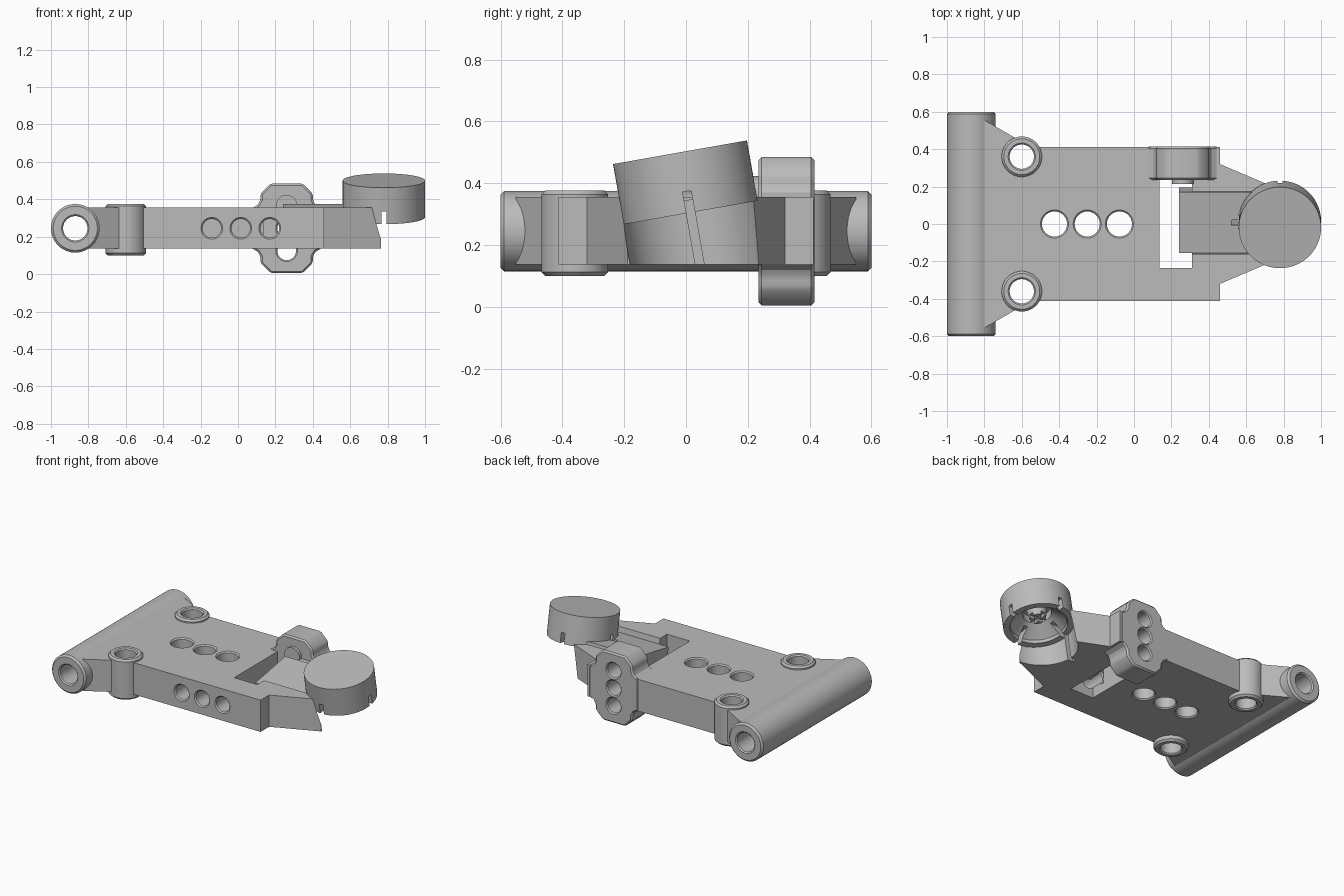
import bpy, bmesh
from math import radians, pi, cos, sin
from mathutils import Matrix, Vector

cube = bpy.data.objects.get("Cube")
if cube:
    bpy.data.objects.remove(cube)

grey = bpy.data.materials.new("plain grey")
grey.use_nodes = True
grey.diffuse_color = (0.5, 0.5, 0.5, 1)
grey.node_tree.nodes["Principled BSDF"].inputs["Base Color"].default_value = (0.5, 0.5, 0.5, 1)

MID = 0.245
UP = Matrix.Identity(4)
ALONG_Y = Matrix.Rotation(pi / 2, 4, 'X')
TILT = Matrix.Rotation(radians(10), 4, 'X')


def add(name, bm):
    bmesh.ops.recalc_face_normals(bm, faces=bm.faces)
    me = bpy.data.meshes.new(name)
    bm.to_mesh(me)
    bm.free()
    me.materials.append(grey)
    ob = bpy.data.objects.new(name, me)
    bpy.context.collection.objects.link(ob)
    return ob


def prism(name, outline, low, high, turn=UP):
    """Outline extruded from low to high along local z."""
    bm = bmesh.new()
    face = bm.faces.new([bm.verts.new((x, y, low)) for x, y in outline])
    new = bmesh.ops.extrude_face_region(bm, geom=[face])["geom"]
    tops = [v for v in new if isinstance(v, bmesh.types.BMVert)]
    bmesh.ops.translate(bm, verts=tops, vec=(0, 0, high - low))
    bm.transform(turn)
    return add(name, bm)


def box(name, lo, hi, turn=UP):
    return prism(name, [(lo[0], lo[1]), (hi[0], lo[1]), (hi[0], hi[1]), (lo[0], hi[1])],
                 lo[2], hi[2], turn)


def lathe(name, profile, place, n=64):
    """Closed turned solid from (radius, height) points."""
    bm = bmesh.new()
    rings = [[bm.verts.new((r * cos(2 * pi * i / n), r * sin(2 * pi * i / n), z))
              for i in range(n)] for r, z in profile]
    for a, b in zip(rings, rings[1:]):
        for i in range(n):
            j = (i + 1) % n
            bm.faces.new((a[i], a[j], b[j], b[i]))
    bm.faces.new(rings[0])
    bm.faces.new(rings[-1])
    bm.transform(place)
    return add(name, bm)


def boss(name, r, half, centre, turn=UP, c=0.012):
    pts = [(r - c, -half), (r, c - half), (r, half - c), (r - c, half)]
    return lathe(name, pts, Matrix.Translation(centre) @ turn)


def bore(r, half, centre, turn=UP, c=0.008):
    """Hole cutter with a small countersink at both mouths."""
    pts = [(r + c, -half - 0.02), (r + c, -half), (r, c - half),
           (r, half - c), (r + c, half), (r + c, half + 0.02)]
    return lathe("hole_cutter", pts, Matrix.Translation(centre) @ turn)


def combine(ob, tool, operation):
    tool.hide_render = True
    mod = ob.modifiers.new("combine", 'BOOLEAN')
    mod.operation, mod.object, mod.solver = operation, tool, 'EXACT'
    bpy.context.view_layer.objects.active = ob
    bpy.ops.object.modifier_apply(modifier=mod.name)
    bpy.data.objects.remove(tool)


def smooth(ob):
    bpy.ops.object.select_all(action='DESELECT')
    ob.select_set(True)
    bpy.context.view_layer.objects.active = ob
    bpy.ops.object.shade_smooth_by_angle(angle=radians(25))


# Main plate with flared root and tapered nose
half = [(-0.87, 0.55), (-0.79, 0.55), (-0.6, 0.44), (-0.55, 0.412),
        (0.46, 0.412), (0.46, 0.32), (0.765, 0.19)]
arm = prism("arm_body", half + [(x, -y) for x, y in reversed(half)], 0.137, 0.355)

# Window through the plate
combine(arm, box("window_cutter", (0.135, -0.235, 0), (0.31, 0.235, 0.6)), 'DIFFERENCE')

# Tilted shelf and the recess above it
shelf_place = Matrix.Translation((0, 0.008, 0.346)) @ TILT
combine(arm, box("shelf", (0.24, -0.165, -0.14), (0.7, 0.165, 0), shelf_place), 'UNION')
combine(arm, box("recess_cutter", (0.235, -0.165, 0), (0.8, 0.165, 0.2), shelf_place), 'DIFFERENCE')

# Rear bracket with chamfered corners, mirrored in both directions
quarter = [(0.19, 0.105), (0.155, 0.125), (0.14, 0.15), (0.14, 0.185), (0.085, 0.24)]
side = quarter + [(-x, z) for x, z in reversed(quarter)]
outline = side + [(-x, -z) for x, z in side]
bracket = prism("bracket", outline, -0.415, -0.235,
                Matrix.Translation((0.26, 0, MID)) @ ALONG_Y)
bev = bracket.modifiers.new("edge", 'BEVEL')
bev.width, bev.segments = 0.01, 1
bpy.context.view_layer.objects.active = bracket
bpy.ops.object.modifier_apply(modifier="edge")
combine(arm, bracket, 'UNION')

# Pivot tube and upright posts
combine(arm, boss("pivot_tube", 0.13, 0.6, (-0.87, 0, MID), ALONG_Y), 'UNION')
for s in (-1, 1):
    combine(arm, boss("post", 0.108, 0.138, (-0.6, 0.36 * s, 0.238)), 'UNION')

# Holes
cutters = [bore(0.065, 0.6, (-0.87, 0, MID), ALONG_Y)]
cutters += [bore(0.065, 0.138, (-0.6, 0.36 * s, 0.238)) for s in (-1, 1)]
cutters += [bore(0.067, 0.109, (x, 0, 0.246)) for x in (-0.425, -0.25, -0.078)]
cutters += [bore(0.05, 0.13, (x, -0.282, MID), ALONG_Y) for x in (-0.14, 0.015, 0.17)]
cutters += [bore(0.05, 0.09, (0.26, 0.325, MID + dz), ALONG_Y) for dz in (-0.12, 0, 0.12)]

# Tilted socket in the nose, with its key slot
cup_place = Matrix.Translation((0.78, 0.015, 0.305)) @ TILT
cutters.append(lathe("socket_cutter", [(0.223, -0.4), (0.223, 0.4)], cup_place))
cutters.append(box("key_cutter", (-0.26, -0.014, -0.4), (0, 0.014, 0.3), cup_place))
for c in cutters:
    combine(arm, c, 'DIFFERENCE')
smooth(arm)

# Round cap, hollow underneath and slotted crosswise
cap = lathe("cap", [(0.22, 0), (0.22, 0.198)], cup_place, 96)
hollow = [(0.185, -0.02), (0.175, 0.02), (0.09, 0.09), (0.09, 0.14)]
combine(cap, lathe("hollow_cutter", hollow, cup_place), 'DIFFERENCE')
combine(cap, lathe("hub", [(0.05, 0.05), (0.07, 0.15)], cup_place), 'UNION')
for lo in ((-0.3, -0.014, -0.05), (-0.014, -0.3, -0.05)):
    combine(cap, box("slot_cutter", lo, (-lo[0], -lo[1], 0.07), cup_place), 'DIFFERENCE')
smooth(cap)
